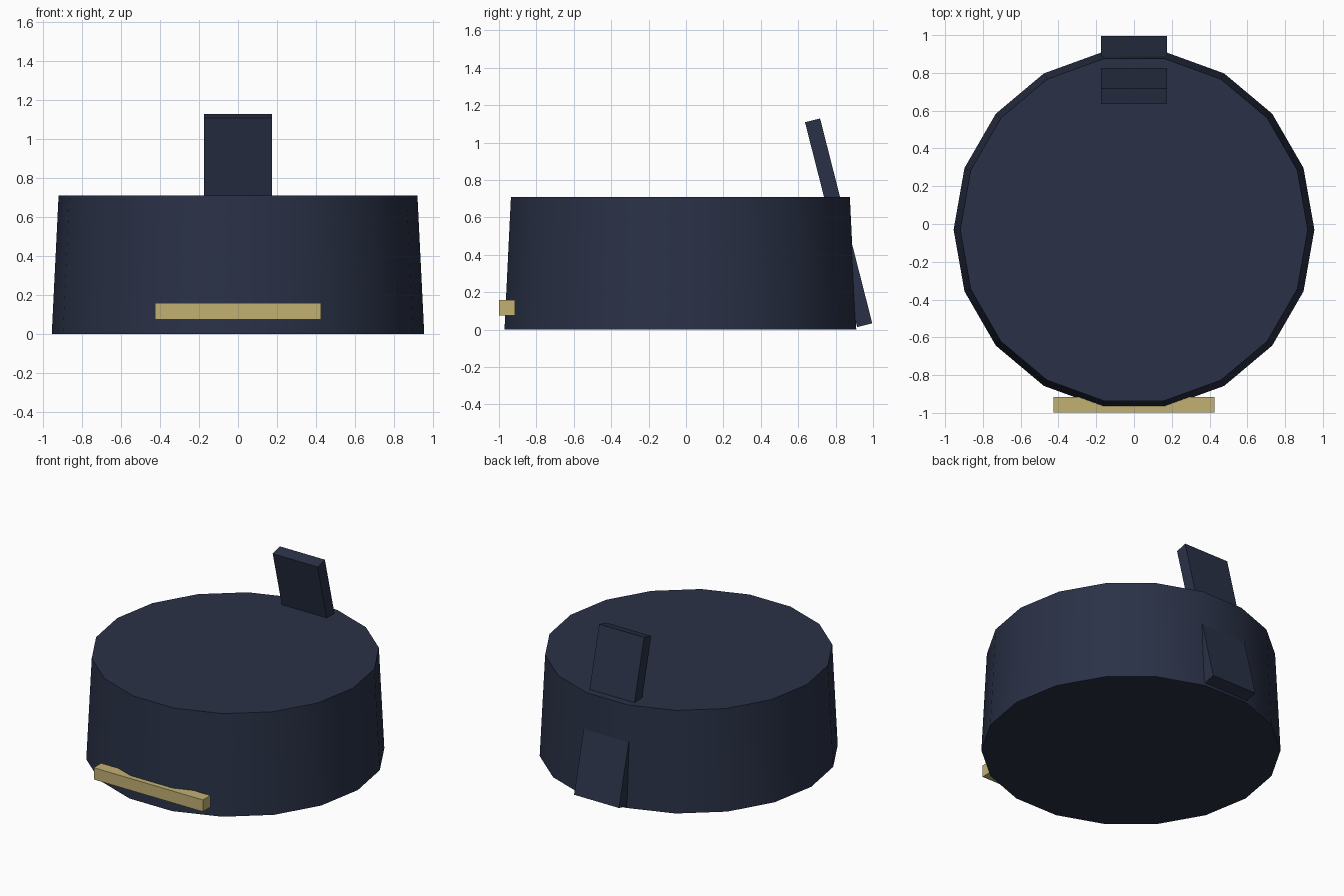
import bpy
import math

if "Cube" in bpy.data.objects:
    bpy.data.objects.remove(bpy.data.objects["Cube"])


def material(name, color):
    m = bpy.data.materials.new(name)
    m.diffuse_color = (*color, 1)
    m.use_nodes = True
    m.node_tree.nodes["Principled BSDF"].inputs["Base Color"].default_value = m.diffuse_color
    return m


navy = material("navy", (0.023, 0.031, 0.062))
gold = material("gold", (0.54, 0.44, 0.17))


def box(name, center, size, mat, tilt=0):
    bpy.ops.mesh.primitive_cube_add(size=1, location=center)
    o = bpy.context.object
    o.name = name
    o.scale = size
    bpy.ops.object.transform_apply(location=False, rotation=False, scale=True)
    o.rotation_euler.x = tilt
    o.data.materials.append(mat)
    return o


# Tapered 18-sided drum, with a corner pointing along x
HEIGHT = 0.71
bpy.ops.mesh.primitive_cone_add(vertices=18, radius1=0.955, radius2=0.92, depth=HEIGHT,
                                location=(0, -0.03, HEIGHT / 2),
                                rotation=(0, 0, math.pi / 2))
body = bpy.context.object
body.name = "body"
body.data.materials.append(navy)
bpy.ops.object.shade_smooth_by_angle(angle=math.radians(30))

# Slanted slab passing through the back of the drum
box("back_tab", (0, 0.816, 0.571), (0.35, 0.083, 1.13), navy, math.radians(14.3))

# Gold bar low on the front
box("front_trim", (0, -0.957, 0.117), (0.85, 0.083, 0.083), gold)
